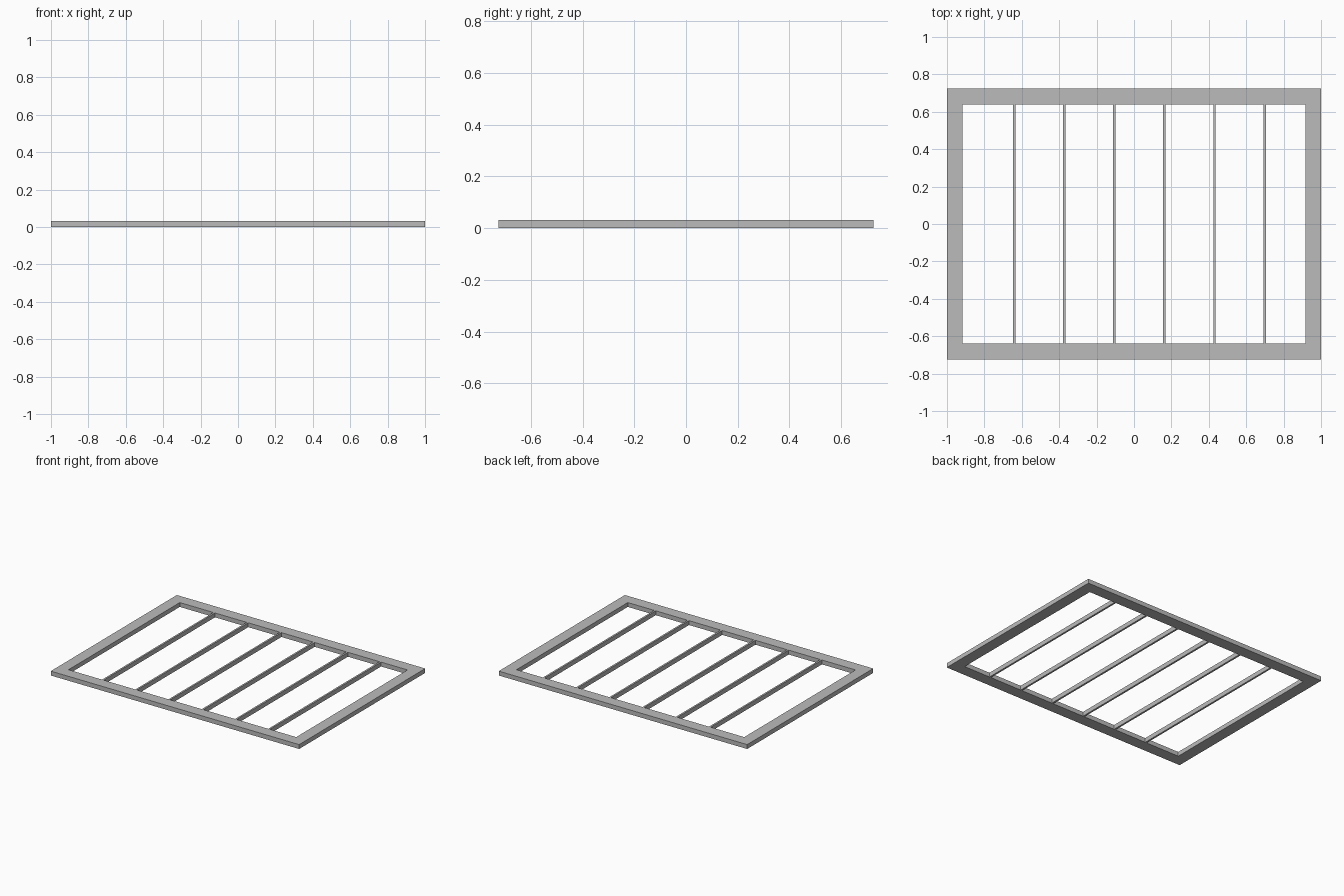
import bpy
import bmesh

cube = bpy.data.objects.get("Cube")
if cube:
    bpy.data.objects.remove(cube, do_unlink=True)

HALF_X, HALF_Y, HEIGHT = 1.0, 0.725, 0.032
INNER_X, INNER_Y = 0.917, 0.64

grey = bpy.data.materials.new("grey")
grey.use_nodes = True
colour = (0.5, 0.5, 0.5, 1)
grey.diffuse_color = colour
grey.node_tree.nodes["Principled BSDF"].inputs["Base Color"].default_value = colour


def add_object(name, bm):
    bmesh.ops.recalc_face_normals(bm, faces=bm.faces)
    mesh = bpy.data.meshes.new(name)
    bm.to_mesh(mesh)
    bm.free()
    mesh.materials.append(grey)
    obj = bpy.data.objects.new(name, mesh)
    bpy.context.collection.objects.link(obj)
    return obj


def rectangle(bm, x, y, z):
    corners = [(-x, -y), (x, -y), (x, y), (-x, y)]
    return [bm.verts.new((cx, cy, z)) for cx, cy in corners]


# Outer frame: four loops joined into a closed rectangular ring
bm = bmesh.new()
loops = [rectangle(bm, HALF_X, HALF_Y, 0), rectangle(bm, HALF_X, HALF_Y, HEIGHT),
         rectangle(bm, INNER_X, INNER_Y, HEIGHT), rectangle(bm, INNER_X, INNER_Y, 0)]
for a, b in zip(loops, loops[1:] + loops[:1]):
    for i in range(4):
        j = (i + 1) % 4
        bm.faces.new((a[i], a[j], b[j], b[i]))
add_object("frame", bm)

# Thin upright slats, evenly spaced between the front and back rails
for n in range(6):
    bm = bmesh.new()
    bmesh.ops.create_cube(bm, size=1)
    bmesh.ops.scale(bm, vec=(0.013, 2 * INNER_Y, HEIGHT), verts=bm.verts)
    slat = add_object(f"slat_{n + 1}", bm)
    slat.location = (-0.64 + n * 0.2676, 0, HEIGHT / 2)
